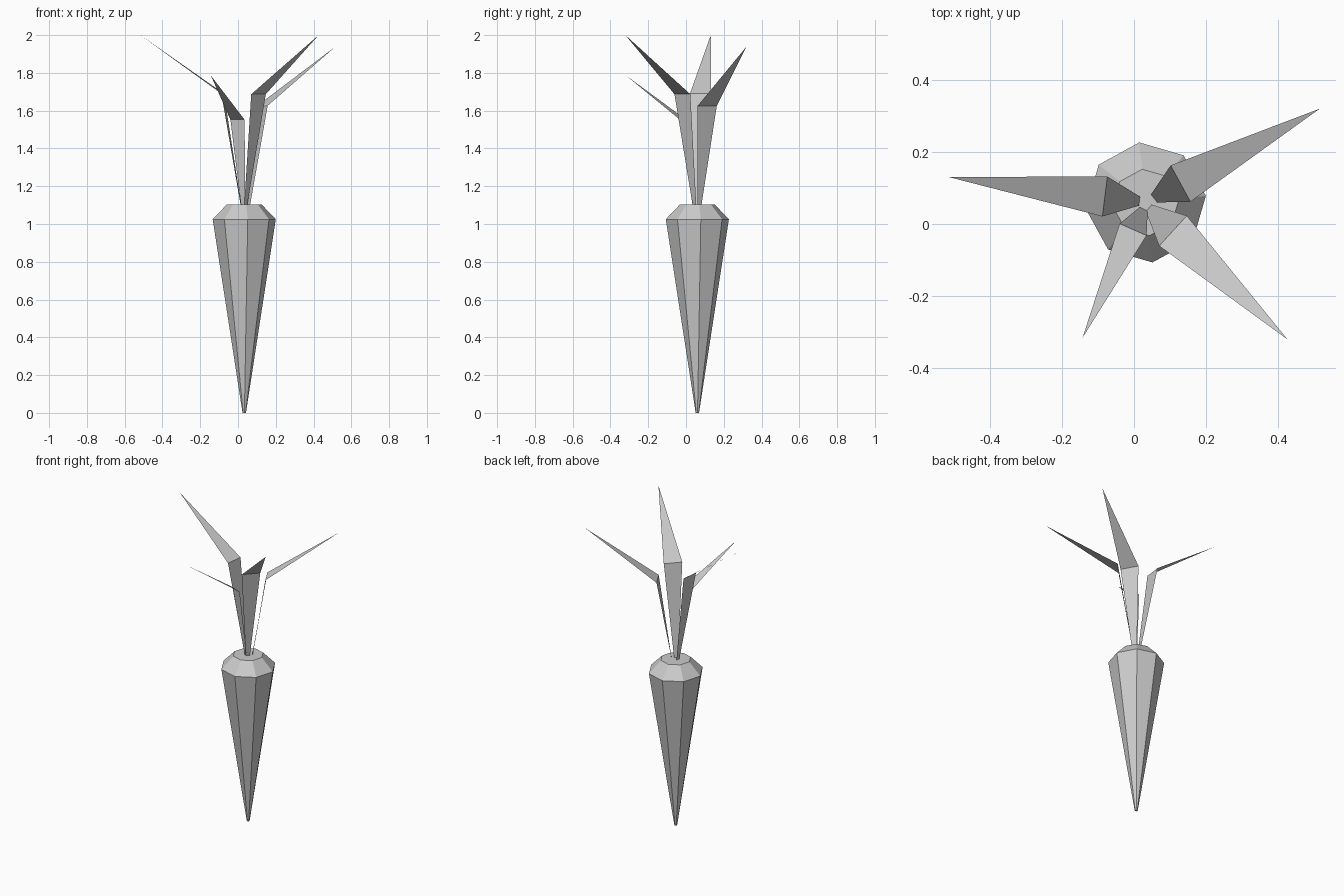
import bpy
import bmesh
from math import cos, sin, radians, tau
from mathutils import Vector

old = bpy.data.objects.get("Cube")
if old:
    bpy.data.objects.remove(old, do_unlink=True)

grey = bpy.data.materials.new("plain_grey")
grey.use_nodes = True
grey.diffuse_color = (0.6, 0.6, 0.6, 1)
grey.node_tree.nodes["Principled BSDF"].inputs["Base Color"].default_value = (0.6, 0.6, 0.6, 1)

CENTRE = Vector((0.033, 0.06, 0))
SIDES = 8
TURN = radians(6.3)


def finish(bm, name):
    mesh = bpy.data.meshes.new(name)
    bm.to_mesh(mesh)
    bm.free()
    mesh.materials.append(grey)
    obj = bpy.data.objects.new(name, mesh)
    bpy.context.scene.collection.objects.link(obj)
    return obj


def build_root(profile):
    """Stack octagonal rings of (radius, height) and cap both ends."""
    bm = bmesh.new()
    rings = []
    for radius, z in profile:
        angles = [TURN + tau * i / SIDES for i in range(SIDES)]
        rings.append([bm.verts.new(CENTRE + Vector((radius * cos(a), radius * sin(a), z)))
                      for a in angles])
    for low, high in zip(rings, rings[1:]):
        for i in range(SIDES):
            j = (i + 1) % SIDES
            bm.faces.new((low[i], low[j], high[j], high[i]))
    bm.faces.new(rings[0][::-1])
    bm.faces.new(rings[-1])
    finish(bm, "root")


def build_leaf(name, base, knee, knee_z, tip):
    """Flat stem that widens to a knee, then a blade bent outward to a point."""
    bm = bmesh.new()
    b0, b1 = [bm.verts.new((x, y, 1.1)) for x, y in base]
    k0, k1 = [bm.verts.new((x, y, knee_z)) for x, y in knee]
    point = bm.verts.new(tip)
    bm.faces.new((b0, b1, k1, k0))
    bm.faces.new((k0, k1, point))
    finish(bm, name)


# Tapered root with a bevelled shoulder
build_root([(0.009, 0), (0.168, 1.025), (0.093, 1.103)])

# Four bent leaves fanning out from the crown
build_leaf("right_leaf", [(0.017, 0.076), (0.014, 0.051)],
           [(-0.074, 0.132), (-0.088, 0.021)], 1.69, (-0.517, 0.131, 2.0))
build_leaf("back_left_leaf", [(0.064, 0.06), (0.047, 0.082)],
           [(0.157, 0.062), (0.102, 0.163)], 1.626, (0.517, 0.321, 1.94))
build_leaf("front_left_leaf", [(0.033, 0.035), (0.049, 0.054)],
           [(0.07, -0.061), (0.147, 0.023)], 1.687, (0.427, -0.321, 2.0))
build_leaf("front_right_leaf", [(0.016, 0.047), (0.038, 0.037)],
           [(-0.04, 0.001), (0.035, -0.032)], 1.552, (-0.143, -0.316, 1.785))
